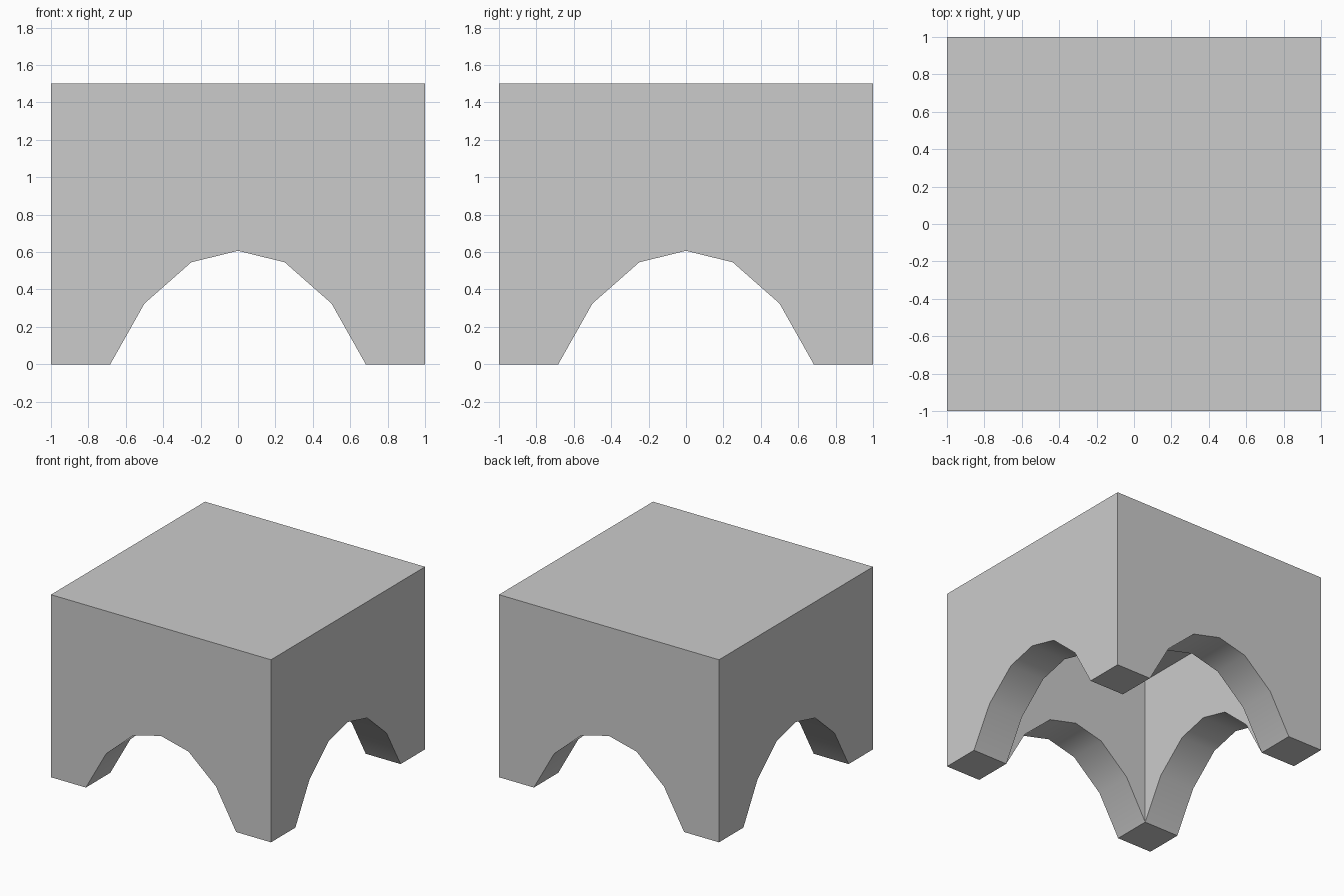
import bpy, bmesh, math
from mathutils import Matrix

if "Cube" in bpy.data.objects:
    bpy.data.objects.remove(bpy.data.objects["Cube"])

R, T = 1.0, 0.683          # outer and inner half widths
TOP, CEIL = 1.5, 1.23      # outer top and cavity ceiling heights

# Half of the arch opening, mirrored into the full arch
half = [(T, 0.0), (0.5, 0.325), (0.25, 0.545)]
arch = [(-x, z) for x, z in half] + [(0.0, 0.607)] + [(x, z) for x, z in reversed(half)]

bm = bmesh.new()


def face(points, turn):
    bm.faces.new([bm.verts.new(turn @ bm_point) for bm_point in points])


def pts(profile, y):
    from_profile = [(x, y, z) for x, z in profile]
    return [Matrix.Translation(p).to_translation() for p in from_profile]


for k in range(4):
    turn = Matrix.Rotation(k * math.pi / 2, 4, 'Z')
    # Outer wall with its arch
    face(pts([(-R, 0)] + arch + [(R, 0), (R, TOP), (-R, TOP)], -R), turn)
    # Inner wall of the cavity
    face(pts(arch + [(T, CEIL), (-T, CEIL)], -T), turn)
    # Underside of the arch
    outer, inner = pts(arch, -R), pts(arch, -T)
    for i in range(len(arch) - 1):
        face([outer[i], outer[i + 1], inner[i + 1], inner[i]], turn)
    # Square foot at the corner
    face(pts([(T, 0), (R, 0)], -R) + pts([(R, 0), (T, 0)], -T), turn)

# Flat top and cavity ceiling
for w, z in ((R, TOP), (T, CEIL)):
    face(pts([(-w, z), (w, z)], -w) + pts([(w, z), (-w, z)], w), Matrix.Identity(4))

bmesh.ops.remove_doubles(bm, verts=bm.verts, dist=1e-4)
bmesh.ops.recalc_face_normals(bm, faces=bm.faces)
mesh = bpy.data.meshes.new("arched_block")
bm.to_mesh(mesh)
bm.free()

block = bpy.data.objects.new("arched_block", mesh)
bpy.context.collection.objects.link(block)
bpy.context.view_layer.objects.active = block
block.select_set(True)
bpy.ops.object.shade_smooth_by_angle(angle=math.radians(35))
